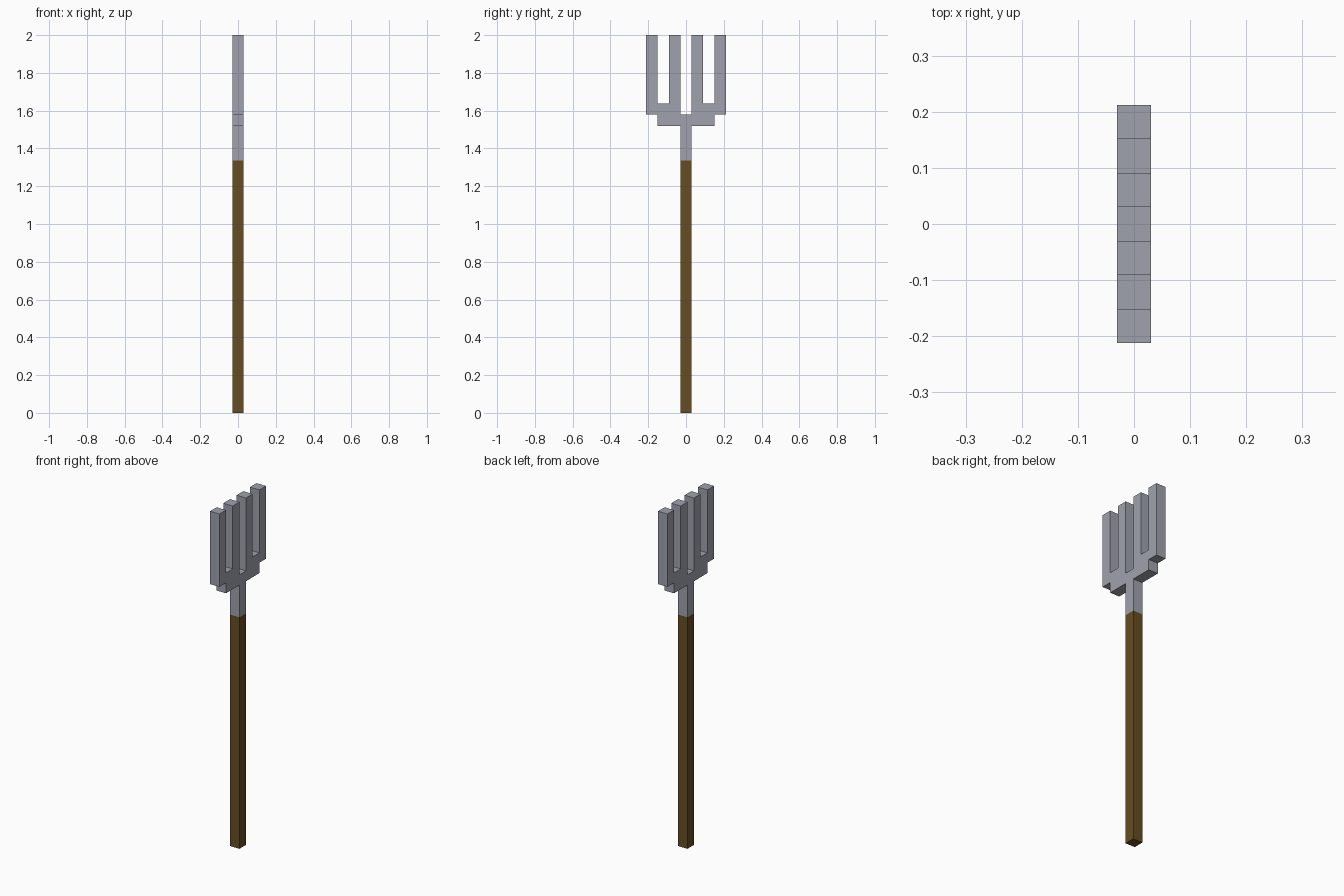
import bpy
import bmesh

cube = bpy.data.objects.get("Cube")
if cube:
    bpy.data.objects.remove(cube, do_unlink=True)

HALF = 0.03      # half thickness of every bar
JOIN_Z = 1.335   # where the wood meets the metal


def make_material(name, colour):
    mat = bpy.data.materials.new(name)
    mat.use_nodes = True
    mat.diffuse_color = colour
    mat.node_tree.nodes["Principled BSDF"].inputs["Base Color"].default_value = colour
    return mat


def extrude_outline(name, half_outline, mat):
    """Mirror a half outline (y, z) across y = 0 and extrude it along x."""
    outline = half_outline + [(-y, z) for y, z in reversed(half_outline)]
    bm = bmesh.new()
    face = bm.faces.new([bm.verts.new((-HALF, y, z)) for y, z in outline])
    side = bmesh.ops.extrude_face_region(bm, geom=[face])["geom"]
    moved = [v for v in side if isinstance(v, bmesh.types.BMVert)]
    bmesh.ops.translate(bm, verts=moved, vec=(2 * HALF, 0, 0))
    bmesh.ops.recalc_face_normals(bm, faces=bm.faces)
    mesh = bpy.data.meshes.new(name)
    bm.to_mesh(mesh)
    bm.free()
    mesh.materials.append(mat)
    obj = bpy.data.objects.new(name, mesh)
    bpy.context.collection.objects.link(obj)
    return obj


metal = make_material("grey metal", (0.35, 0.365, 0.42, 1))
wood = make_material("brown wood", (0.133, 0.075, 0.016, 1))

# Square wooden shaft
extrude_outline("handle", [(HALF, 0), (HALF, JOIN_Z)], wood)

# Neck, stepped crossbar and four tines in one outline
extrude_outline("fork_head", [
    (HALF, JOIN_Z), (HALF, 1.52),
    (0.152, 1.52), (0.152, 1.58), (0.212, 1.58),   # stepped shoulder
    (0.212, 2), (0.152, 2),                        # outer tine
    (0.152, 1.637), (0.091, 1.637),                # outer gap
    (0.091, 2), (HALF, 2), (HALF, 1.58),           # inner tine
], metal)
